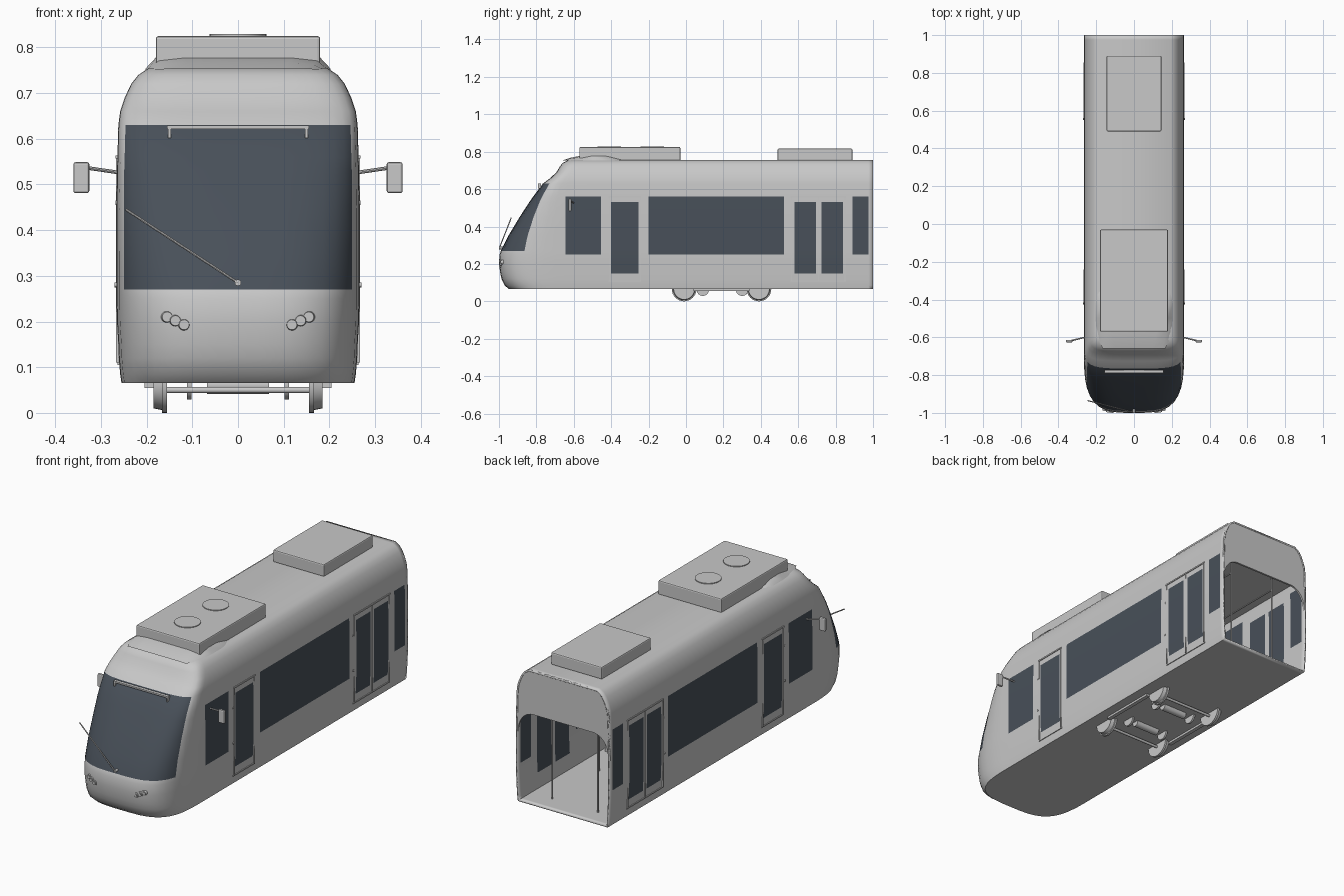
import bpy, bmesh, math
from mathutils import Vector

cube = bpy.data.objects.get("Cube")
if cube:
    bpy.data.objects.remove(cube)


def material(name, color):
    mat = bpy.data.materials.new(name)
    mat.use_nodes = True
    mat.diffuse_color = (*color, 1)
    mat.node_tree.nodes["Principled BSDF"].inputs["Base Color"].default_value = (*color, 1)
    return mat


GREY = material("light grey paint", (0.58, 0.58, 0.58))
GLASS = material("dark glass", (0.065, 0.08, 0.1))


def finish(name, bm, mats=(GREY,), smooth=True, bevel=0, thickness=0):
    """Turn a bmesh into a named object with modifiers and shading."""
    bmesh.ops.recalc_face_normals(bm, faces=bm.faces)
    mesh = bpy.data.meshes.new(name)
    bm.to_mesh(mesh)
    bm.free()
    for mat in mats:
        mesh.materials.append(mat)
    obj = bpy.data.objects.new(name, mesh)
    bpy.context.collection.objects.link(obj)
    if smooth:
        bpy.ops.object.select_all(action="DESELECT")
        obj.select_set(True)
        bpy.context.view_layer.objects.active = obj
        bpy.ops.object.shade_smooth_by_angle(angle=math.radians(35))
    if thickness:
        mod = obj.modifiers.new("Thickness", "SOLIDIFY")
        mod.thickness, mod.offset = thickness, -1
    if bevel:
        mod = obj.modifiers.new("Bevel", "BEVEL")
        mod.width, mod.segments = bevel, 2
    return obj


def box(name, center, size, bevel=0, mat=GREY):
    bm = bmesh.new()
    bmesh.ops.create_cube(bm, size=1)
    bmesh.ops.scale(bm, vec=size, verts=bm.verts)
    bmesh.ops.translate(bm, vec=center, verts=bm.verts)
    return finish(name, bm, (mat,), False, bevel)


def rod(name, start, end, r, r2=None, segments=12, keep_below=None):
    """Cylinder or cone between two points, optionally cut off at a height."""
    a, b = Vector(start), Vector(end)
    bm = bmesh.new()
    bmesh.ops.create_cone(bm, cap_ends=True, segments=segments, radius1=r,
                          radius2=r if r2 is None else r2, depth=(b - a).length)
    turn = (b - a).to_track_quat("Z", "Y").to_matrix()
    bmesh.ops.rotate(bm, matrix=turn, verts=bm.verts)
    bmesh.ops.translate(bm, vec=(a + b) / 2, verts=bm.verts)
    if keep_below:
        bmesh.ops.bisect_plane(bm, geom=bm.verts[:] + bm.edges[:] + bm.faces[:],
                               plane_co=(0, 0, keep_below), plane_no=(0, 0, 1),
                               clear_outer=True)
    return finish(name, bm)


# Body shell: height, half width, nose tip y, y where the nose begins
ROWS = [(.065, .255, -.945, -.645), (.085, .258, -.97, -.645), (.12, .261, -.986, -.645),
        (.15, .262, -.993, -.645), (.2, .265, -1, -.645), (.25, .266, -.997, -.645),
        (.27, .266, -.99, -.645), (.35, .266, -.95, -.645), (.45, .266, -.89, -.645),
        (.53, .265, -.838, -.645), (.56, .264, -.817, -.645), (.63, .262, -.765, -.63),
        (.66, .258, -.725, -.61), (.69, .248, -.693, -.59), (.72, .234, -.675, -.57),
        (.74, .218, -.66, -.56), (.755, .195, -.63, -.55)]
SIDE_Y = [1, .975, .89, .84, .725, .695, .58, .525, -.2, -.255, -.4, -.455]
NOSE = [1, .9995, .995, .975, .94, .88, .8, .7, .55, .4, .2, 0]
WINDOWS, DOORS = (1, 7, 11), (3, 5, 9)


def nose_y(s, z, tip, base):
    n = 3.5 + 3 * max(0, z - .25)
    return base + (tip - base) * (1 - s ** n) ** (1 / n)


def surface(x, z):
    """Nose surface y at a given x and z, from the row nearest in height."""
    for lo, hi in zip(ROWS, ROWS[1:]):
        if lo[0] <= z <= hi[0]:
            k = (z - lo[0]) / (hi[0] - lo[0])
            _, w, tip, base = [a + (b - a) * k for a, b in zip(lo, hi)]
            return nose_y(abs(x) / w, z, tip, base)


bm = bmesh.new()
rings = []
for z, w, tip, base in ROWS:
    half = [(w, y) for y in SIDE_Y] + [(w * s, nose_y(s, z, tip, base)) for s in NOSE]
    ring = half + [(-x, y) for x, y in half[-2::-1]]
    rings.append([bm.verts.new((x, y, z)) for x, y in ring])
count = len(rings[0])
for r in range(len(rings) - 1):
    low, high = ROWS[r][0], ROWS[r + 1][0]
    for c in range(count - 1):
        face = bm.faces.new((rings[r][c], rings[r][c + 1], rings[r + 1][c + 1], rings[r + 1][c]))
        col = min(c, count - 2 - c)
        windscreen = col >= len(SIDE_Y) + NOSE.index(.94) and low >= .27 and high <= .63
        window = col in WINDOWS and low >= .25 and high <= .56
        door = col in DOORS and low >= .15 and high <= .53
        face.material_index = int(windscreen or window or door)
# Floor and roof strips join the left and right halves
for ring in (rings[0], rings[-1]):
    for c in range(count // 2):
        quad = [ring[c], ring[c + 1], ring[-2 - c], ring[-1 - c]]
        bm.faces.new(list(dict.fromkeys(quad)))
finish("body_shell", bm, (GREY, GLASS), thickness=.008)

# Rear panel with an arched opening
bm = bmesh.new()
outer = [(.266, .4)] + [(w, z) for z, w, _, _ in ROWS if z > .42]
steps = len(outer) - 1
inner = [(.17 + .085 * math.cos(a), .43 + .1 * math.sin(a))
         for a in (math.pi / 2 * i / steps for i in range(steps + 1))]
outer.append((0, .755))
inner.append((0, .53))
for side in (1, -1):
    pts = [[bm.verts.new((side * x, .998, z)) for x, z in line] for line in (outer, inner)]
    for i in range(len(outer) - 1):
        bm.faces.new((pts[0][i], pts[0][i + 1], pts[1][i + 1], pts[1][i]))
bmesh.ops.remove_doubles(bm, verts=bm.verts, dist=.0001)
finish("rear_panel", bm, smooth=False, thickness=.01)

# Roof equipment
box("front_roof_unit", (0, -.3, .788), (.36, .54, .074), .006)
box("rear_roof_unit", (0, .69, .784), (.29, .4, .064), .006)
for y in (-.41, -.18):
    rod("roof_fan", (0, y, .82), (0, y, .829), .062, segments=32)

# Fairing ahead of the front roof unit: y, half width, height
bm = bmesh.new()
previous = None
for y, w, h in [(-.66, .165, .002), (-.62, .185, .015), (-.57, .197, .025), (-.5, .204, .035),
                (-.43, .204, .034), (-.37, .197, .02), (-.33, .18, .002)]:
    shape = [(-w, 0), (-w * .88, h * .75), (-w * .6, h), (w * .6, h), (w * .88, h * .75), (w, 0)]
    section = [bm.verts.new((x, y, .752 + z)) for x, z in shape]
    if previous:
        for i in range(len(shape) - 1):
            bm.faces.new((previous[i], previous[i + 1], section[i + 1], section[i]))
    previous = section
finish("roof_fairing", bm)

# Sign frame over the windscreen and wiper
box("sign_bar", (0, -.782, .625), (.31, .016, .008))
for x in (-.15, .15):
    box("sign_bracket", (x, -.782, .612), (.006, .016, .02))
rod("wiper_arm", (0, -.998, .285), (-.245, -.935, .445), .003, segments=8)
rod("wiper_pivot", (0, -.97, .285), (0, -1, .285), .007)

for side in (1, -1):
    # Mirrors
    rod("mirror_arm", (side * .26, -.6, .526), (side * .335, -.618, .537), .004, segments=8)
    box("mirror", (side * .343, -.62, .515), (.035, .014, .068), .005)
    # Headlights
    for x, z in [(.118, .193), (.137, .202), (.155, .21)]:
        y = surface(x, z)
        rod("headlight_rim", (side * x, y + .01, z), (side * x, y - .005, z), .014, .011, 20)
        rod("headlight_lens", (side * x, y, z), (side * x, y - .008, z), .007, segments=16)
    # Door rails, seams and buttons
    for y0, y1 in [(-.415, -.24), (.56, .855)]:
        mid, width = (y0 + y1) / 2, y1 - y0
        box("door_top_rail", (side * .264, mid, .56), (.008, width, .007))
        box("door_step", (side * .26, mid, .108), (.008, width, .006))
        for y in (y0 + .005, y1 - .005):
            box("door_seam", (side * .2645, y, .335), (.006, .003, .45))
        rod("door_button", (side * .262, y0 - .005, .28), (side * .27, y0 - .005, .28), .005)
        rod("door_lamp", (side * .262, y0 - .005, .46), (side * .268, y0 - .005, .46), .005)
    box("door_middle_seam", (side * .2645, .71, .335), (.006, .004, .45))

    # Bogie sides and the lower wheel halves
    box("bogie_beam", (side * .195, .19, .06), (.02, .3, .012))
    for y in (-.01, .39):
        rod("wheel", (side * .165, y, .066), (side * .185, y, .066), .06, .056, 32, .067)
        rod("wheel_flange", (side * .155, y, .066), (side * .166, y, .066), .066, segments=32,
            keep_below=.067)
    for y in (.09, .3):
        rod("brake_disc", (side * .102, y, .062), (side * .112, y, .062), .033, segments=24,
            keep_below=.067)

    # Interior grab poles, rails and seats
    for y in (-.1, .3, .52, .9):
        rod("grab_pole", (side * .13, y, .07), (side * .13, y, .6), .004, segments=8)
    rod("grab_rail", (side * .13, -.4, .53), (side * .13, .9, .53), .004, segments=8)
    for y in (-.1, .1, .3):
        box("seat_base", (side * .19, y, .17), (.11, .1, .03), .006)
        box("seat_pedestal", (side * .2, y, .115), (.06, .06, .09))
        box("seat_back", (side * .19, y - .05, .25), (.11, .018, .15), .006)

# Axles and motors
for y in (-.01, .39):
    rod("axle", (-.16, y, .05), (.16, y, .05), .007)
for y in (.09, .3):
    rod("motor", (-.068, y, .06), (.068, y, .06), .019, segments=20, keep_below=.067)

# Interior ceiling and driver's partition
box("ceiling", (0, .2, .605), (.508, 1.57, .008))
box("cab_partition", (0, -.43, .2), (.505, .01, .26))
